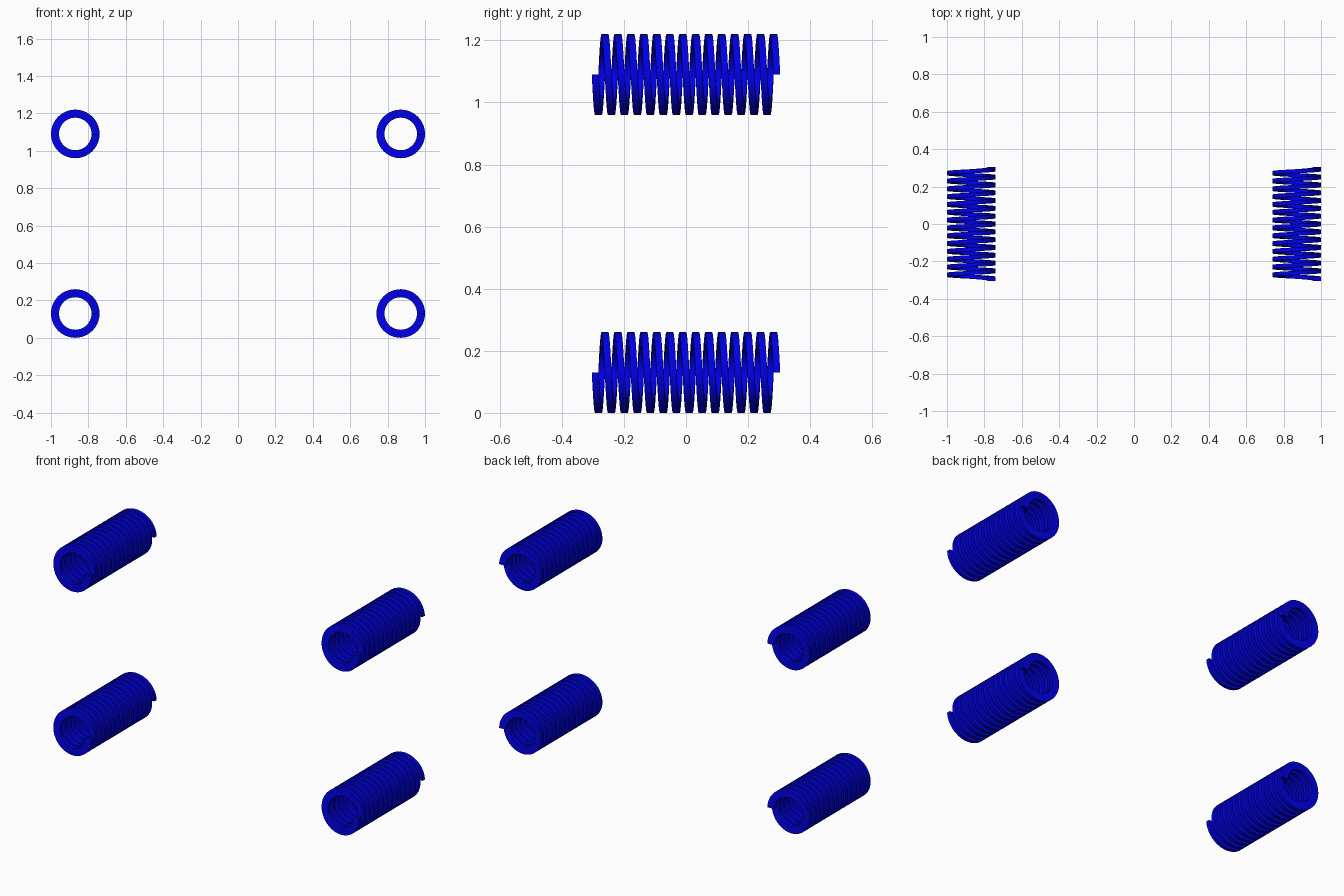
import bpy, math

if "Cube" in bpy.data.objects:
    bpy.data.objects.remove(bpy.data.objects["Cube"])

TURNS, SEG = 14, 40
PITCH, WIRE = 0.0418, 0.022
R_IN, R_OUT = 0.087, 0.13
Y0 = -(TURNS * PITCH + WIRE) / 2


# One coil: a flat rectangular wire swept along a helix around y
def spring_mesh():
    verts, faces = [], []
    n = TURNS * SEG
    for i in range(n + 1):
        a = -2 * math.pi * i / SEG
        y = Y0 + PITCH * i / SEG
        for r, dy in ((R_IN, 0), (R_OUT, 0), (R_OUT, WIRE), (R_IN, WIRE)):
            verts.append((r * math.cos(a), y + dy, r * math.sin(a)))
    for i in range(n):
        b = 4 * i
        for k in range(4):
            j = (k + 1) % 4
            faces.append((b + k, b + 4 + k, b + 4 + j, b + j))
    faces += [(0, 1, 2, 3), (4 * n + 3, 4 * n + 2, 4 * n + 1, 4 * n)]
    me = bpy.data.meshes.new("spring")
    me.from_pydata(verts, [], faces)
    me.update()
    return me


blue = bpy.data.materials.new("blue")
blue.diffuse_color = (0.0, 0.0, 0.8, 1)
blue.use_nodes = True
blue.node_tree.nodes["Principled BSDF"].inputs["Base Color"].default_value = blue.diffuse_color
mesh = spring_mesh()
mesh.materials.append(blue)

# Four identical springs at the corners
for side, x in (("left", -0.87), ("right", 0.87)):
    for level, z in (("lower", 0.13), ("upper", 1.09)):
        ob = bpy.data.objects.new(f"{level}_{side}_spring", mesh)
        ob.location = (x, 0, z)
        bpy.context.collection.objects.link(ob)
        bpy.ops.object.select_all(action="DESELECT")
        ob.select_set(True)
        bpy.context.view_layer.objects.active = ob
        bpy.ops.object.shade_smooth_by_angle(angle=math.radians(30))
